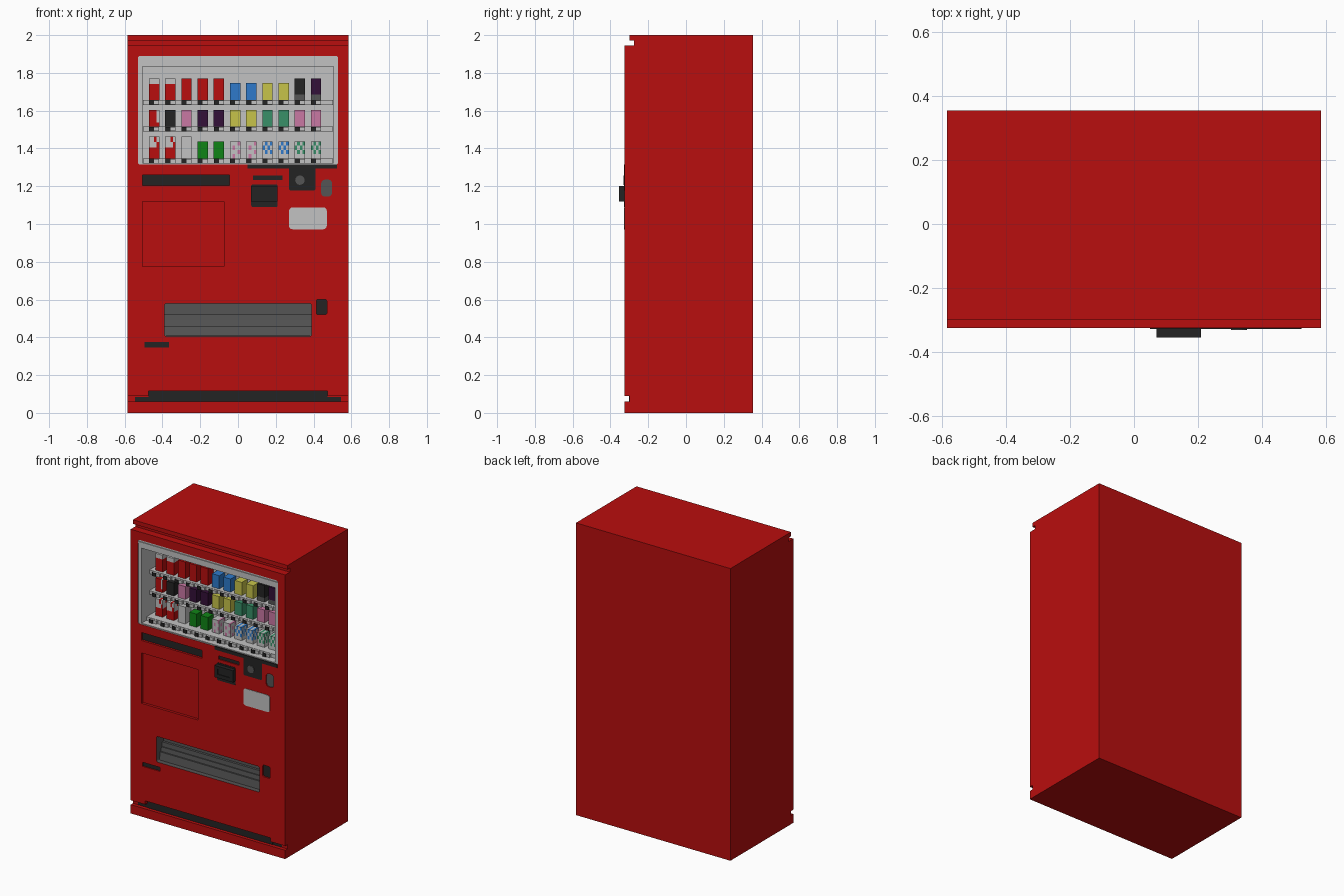
import bpy, bmesh, math

cube = bpy.data.objects.get("Cube")
if cube:
    bpy.data.objects.remove(cube, do_unlink=True)


def lin(c):
    c /= 255
    return c / 12.92 if c <= 0.04045 else ((c + 0.055) / 1.055) ** 2.4


# Flat colours (sRGB bytes turned into linear values)
PALETTE = {
    "red": (185, 14, 14), "light_grey": (194, 194, 194), "black": (36, 36, 36),
    "dark_grey": (85, 85, 85), "blue": (46, 122, 203), "yellow": (199, 196, 74),
    "green": (16, 132, 22), "teal": (56, 144, 104), "pink": (202, 120, 164),
    "purple": (52, 16, 56),
}
MAT = {}
for name, rgb in PALETTE.items():
    m = bpy.data.materials.new(name)
    m.use_nodes = True
    col = (*[lin(c) for c in rgb], 1)
    m.diffuse_color = col
    bsdf = m.node_tree.nodes["Principled BSDF"]
    bsdf.inputs["Base Color"].default_value = col
    bsdf.inputs["Roughness"].default_value = 0.7
    MAT[name] = m

FRONT = -0.325


def finish(name, bm, *mats):
    bmesh.ops.recalc_face_normals(bm, faces=bm.faces)
    me = bpy.data.meshes.new(name)
    bm.to_mesh(me)
    bm.free()
    for mat in mats:
        me.materials.append(MAT[mat])
    ob = bpy.data.objects.new(name, me)
    bpy.context.collection.objects.link(ob)
    return ob


def box_bm(x0, x1, y0, y1, z0, z1):
    bm = bmesh.new()
    bmesh.ops.create_cube(bm, size=1)
    for v in bm.verts:
        v.co.x = x0 if v.co.x < 0 else x1
        v.co.y = y0 if v.co.y < 0 else y1
        v.co.z = z0 if v.co.z < 0 else z1
    return bm


def box(name, x0, x1, y0, y1, z0, z1, mat, rnd=0):
    bm = box_bm(x0, x1, y0, y1, z0, z1)
    if rnd:  # round the corners seen from the front
        edges = [e for e in bm.edges
                 if abs(e.verts[0].co.y - e.verts[1].co.y) > 1e-6]
        bmesh.ops.bevel(bm, geom=edges, offset=rnd, segments=3, profile=0.5,
                        affect='EDGES')
    return finish(name, bm, mat)


def extrude_x(name, pts, x0, x1, mat):
    """Solid with a (y, z) outline running from x0 to x1."""
    bm = bmesh.new()
    f = bm.faces.new([bm.verts.new((x0, y, z)) for y, z in pts])
    r = bmesh.ops.extrude_face_region(bm, geom=[f])
    new = [g for g in r["geom"] if isinstance(g, bmesh.types.BMVert)]
    bmesh.ops.translate(bm, verts=new, vec=(x1 - x0, 0, 0))
    return finish(name, bm, mat)


# Cabinet with grooves near the top and the foot
body = extrude_x("cabinet", [
    (0.355, 0), (FRONT, 0), (FRONT, 0.06), (-0.30, 0.06), (-0.30, 0.09),
    (FRONT, 0.09), (FRONT, 1.945), (-0.275, 1.945), (-0.275, 1.972),
    (-0.30, 1.972), (-0.30, 2), (0.355, 2)], -0.585, 0.585, "red")


def cut(x0, x1, z0, z1, depth, mat="red", rnd=0):
    """Recess the cabinet front; the recess takes the given colour."""
    c = box("cutter", x0, x1, FRONT - 0.05, FRONT + depth, z0, z1, mat, rnd)
    mod = body.modifiers.new("recess", 'BOOLEAN')
    mod.operation, mod.solver, mod.object = 'DIFFERENCE', 'EXACT', c
    mod.material_mode = 'TRANSFER'
    bpy.context.view_layer.objects.active = body
    bpy.ops.object.modifier_apply(modifier=mod.name)
    bpy.data.objects.remove(c, do_unlink=True)


def inset(name, x0, x1, z0, z1, depth, mat, rnd=0):
    """Recess with a coloured plate at its bottom."""
    cut(x0, x1, z0, z1, depth, "red", rnd)
    y = FRONT + depth
    box(name, x0, x1, y - 0.005, y + 0.003, z0, z1, mat, rnd)


# Display window: shallow frame, then the deep cavity
cut(-0.53, 0.53, 1.315, 1.89, 0.004, "light_grey", 0.012)
cut(-0.505, 0.505, 1.322, 1.835, 0.17, "light_grey")
box("window_top_lip", -0.53, 0.53, FRONT - 0.001, FRONT + 0.006, 1.865, 1.878,
    "light_grey")

# Front fittings
inset("long_sign", -0.505, -0.045, 1.205, 1.26, 0.02, "black")
cut(-0.505, -0.075, 0.775, 1.12, 0.018)
inset("bill_slot", 0.08, 0.235, 1.232, 1.256, 0.012, "black")
inset("key_lock", 0.415, 0.47, 0.52, 0.60, 0.015, "black", 0.008)
inset("coin_return_button", 0.44, 0.498, 1.145, 1.235, 0.012, "dark_grey", 0.02)
inset("name_plate", -0.495, -0.365, 0.346, 0.374, 0.012, "black")
box("notice_panel", 0.27, 0.47, FRONT - 0.003, FRONT + 0.004, 0.972, 1.088,
    "light_grey", 0.018)

# Coin unit, with a trim strip under the window
box("trim_strip", 0.05, 0.525, FRONT - 0.003, FRONT + 0.004, 1.293, 1.316, "black")
box("coin_plate", 0.27, 0.41, FRONT - 0.003, FRONT + 0.004, 1.178, 1.30, "black", 0.008)
bm = bmesh.new()
bmesh.ops.create_cone(bm, cap_ends=True, segments=16, radius1=0.025,
                      radius2=0.025, depth=0.008)
knob = finish("coin_knob", bm, "dark_grey")
knob.rotation_euler.x = math.pi / 2
knob.location = (0.328, FRONT - 0.003, 1.232)

# Bill reader, the part that stands proud of the front
box("bill_reader_plate", 0.07, 0.21, FRONT - 0.003, FRONT + 0.004, 1.09, 1.21,
    "black", 0.008)
box("bill_reader", 0.07, 0.21, -0.350, FRONT, 1.12, 1.20, "black")
for z0, z1 in ((1.12, 1.145), (1.18, 1.20)):
    box("bill_reader_lip", 0.07, 0.21, -0.355, -0.349, z0, z1, "black")
for x0, x1 in ((0.07, 0.095), (0.185, 0.21)):
    box("bill_reader_side", x0, x1, -0.355, -0.349, 1.145, 1.18, "black")

# Dispenser tray with a stepped flap
cut(-0.39, 0.39, 0.405, 0.58, 0.075, "dark_grey", 0.012)
extrude_x("dispenser_flap", [
    (-0.245, 0.407), (-0.295, 0.407), (-0.288, 0.46), (-0.278, 0.46),
    (-0.275, 0.49), (-0.268, 0.49), (-0.266, 0.52), (-0.245, 0.52)],
    -0.388, 0.388, "dark_grey")

# Kick vent
cut(-0.475, 0.475, 0.075, 0.115, 0.03)
box("kick_vent", -0.475, 0.475, -0.303, -0.29, 0.06, 0.115, "black")
for s in (-1, 1):
    xs = sorted((s * 0.475, s * 0.545))
    box("vent_end", *xs, -0.302, -0.296, 0.061, 0.085, "black")


# Patterns for two-colour cans: column i and row j run 0 to 3, from lower left
PATTERN = {
    "cap": lambda i, j: j == 3,
    "foot": lambda i, j: j == 0,
    "side": lambda i, j: i == 3 and j > 0,
    "swirl": lambda i, j: j >= 2 and (i + j) % 4 != 1,
    "dots": lambda i, j: (i + 2 * j) % 4 == 1,
    "check": lambda i, j: (i + j) % 2 == 0 and j > 0,
}


def can(x, z, h, base, accent=None, rule=None):
    w, y0, d = 0.0275, -0.22, 0.06
    bm = box_bm(x - w, x + w, y0, y0 + d, z, z + h)
    if rule:
        bmesh.ops.subdivide_edges(bm, edges=bm.edges[:], cuts=3, use_grid_fill=True)
        for f in bm.faces:
            c = f.calc_center_median()
            across = (c.x - x + w) / (2 * w) if abs(f.normal.x) < 0.5 else (c.y - y0) / d
            i = min(3, int(across * 4))
            j = min(3, int((c.z - z) / h * 4))
            f.material_index = int(PATTERN[rule](i, j))
    finish("can", bm, base, *([accent] if accent else []))


TALL, SHORT, MID = 0.115, 0.09, 0.088
ROWS = [
    (1.656, -0.24, [(TALL, "red", "light_grey", "cap")] * 2 + [(TALL, "red")] * 3
     + [(SHORT, "blue")] * 2 + [(SHORT, "yellow")] * 2
     + [(TALL, "black", "dark_grey", "foot"), (TALL, "purple", "dark_grey", "foot")]),
    (1.515, -0.24, [(MID, "red", "light_grey", "side"), (MID, "black"), (MID, "pink")]
     + [(MID, "purple")] * 2 + [(MID, "yellow")] * 2 + [(MID, "teal")] * 2
     + [(MID, "pink")] * 2),
    (1.347, -0.27, [(TALL, "red", "light_grey", "swirl")] * 2 + [(TALL, "light_grey")]
     + [(SHORT, "green")] * 2 + [(SHORT, "light_grey", "pink", "dots")] * 2
     + [(SHORT, "light_grey", "blue", "check")] * 2
     + [(SHORT, "light_grey", "teal", "check")] * 2),
]

# Shelves, each with a row of cans, price holders and buttons
for z, y, cans in ROWS:
    box("shelf", -0.503, 0.503, y, -0.156, z - 0.025, z, "light_grey")
    for k, spec in enumerate(cans):
        x = -0.444 + k * 0.0857
        can(x, z, *spec)
        box("price_holder", x - 0.027, x + 0.027, y - 0.015, y, z - 0.023, z - 0.002,
            "light_grey")
        box("select_button", x - 0.026, x, y - 0.02, y - 0.014, z - 0.024, z - 0.001,
            "black")
